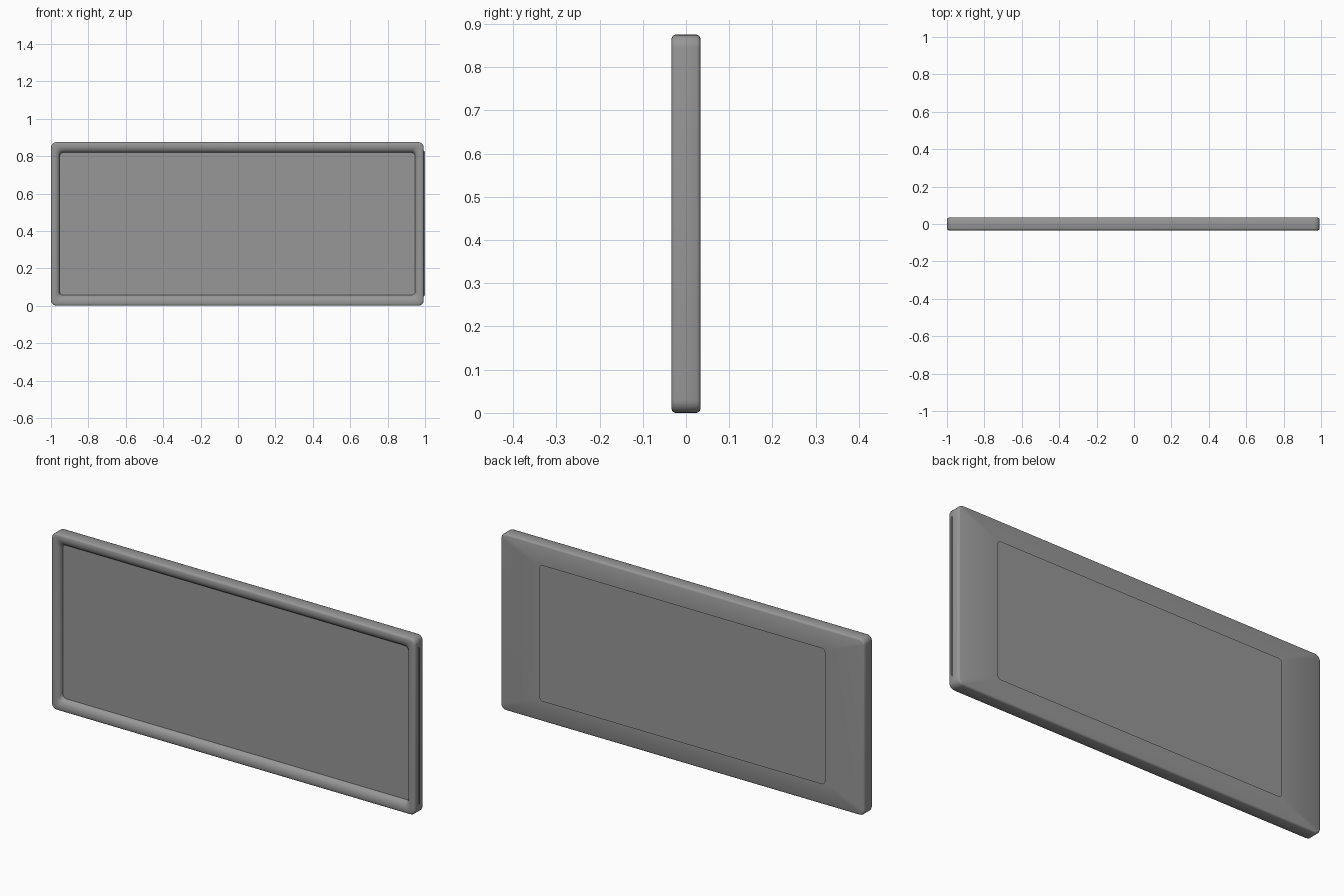
import bpy, bmesh, math

if "Cube" in bpy.data.objects:
    bpy.data.objects.remove(bpy.data.objects["Cube"])

CX, CZ = -0.0035, 0.4375   # centre of the casing in the xz plane

grey = bpy.data.materials.new("dark_grey")
grey.diffuse_color = (0.31, 0.31, 0.31, 1)
grey.use_nodes = True
grey.node_tree.nodes["Principled BSDF"].inputs["Base Color"].default_value = grey.diffuse_color


def rounded_ring(bm, hw, hh, y, r, cx=CX, cz=CZ, steps=6):
    """Rounded rectangle of vertices facing along y."""
    verts = []
    for i, (sx, sz) in enumerate(((1, 1), (-1, 1), (-1, -1), (1, -1))):
        for k in range(steps + 1):
            a = math.pi / 2 * (i + k / steps)
            verts.append(bm.verts.new((cx + sx * (hw - r) + r * math.cos(a), y,
                                       cz + sz * (hh - r) + r * math.sin(a))))
    return verts


def finish(bm, name, angle=75):
    mesh = bpy.data.meshes.new(name)
    bm.to_mesh(mesh)
    bm.free()
    mesh.materials.append(grey)
    obj = bpy.data.objects.new(name, mesh)
    bpy.context.collection.objects.link(obj)
    bpy.ops.object.select_all(action='DESELECT')
    obj.select_set(True)
    bpy.context.view_layer.objects.active = obj
    bpy.ops.object.shade_smooth_by_angle(angle=math.radians(angle))
    return obj


# casing: open shell from the rear window edge, round the rim, into the screen recess
section = [
    (0.780, 0.3350, 0.0335, 0.015),
    (0.9875, 0.4285, 0.0335, 0.021),
    (0.9935, 0.4345, 0.0310, 0.027),
    (0.9965, 0.4375, 0.0250, 0.030),
    (0.9965, 0.4375, -0.0250, 0.030),
    (0.9935, 0.4345, -0.0310, 0.027),
    (0.9875, 0.4285, -0.0335, 0.021),
    (0.970, 0.4110, -0.0335, 0.024),
    (0.959, 0.3970, -0.0290, 0.023),
    (0.952, 0.3860, -0.0200, 0.022),
    (0.950, 0.3810, -0.0070, 0.020),
]
bm = bmesh.new()
rings = [rounded_ring(bm, *s) for s in section]
n = len(rings[0])
for a, b in zip(rings, rings[1:]):
    for i in range(n):
        j = (i + 1) % n
        bm.faces.new((a[i], b[i], b[j], a[j]))
bm.faces.ensure_lookup_table()
bm.normal_update()
if bm.faces[n // 4 - 1].normal.y < 0:      # rear faces must look backwards
    bmesh.ops.reverse_faces(bm, faces=bm.faces)
finish(bm, "casing")

# thin screen sheet seen from both sides, its right edge shows as a fin outside the rim
bm = bmesh.new()
face = bm.faces.new(rounded_ring(bm, 0.9875, 0.39, -0.007, 0.01, 0.0125, 0.44))
face.normal_update()
if face.normal.y > 0:
    face.normal_flip()
finish(bm, "screen")
